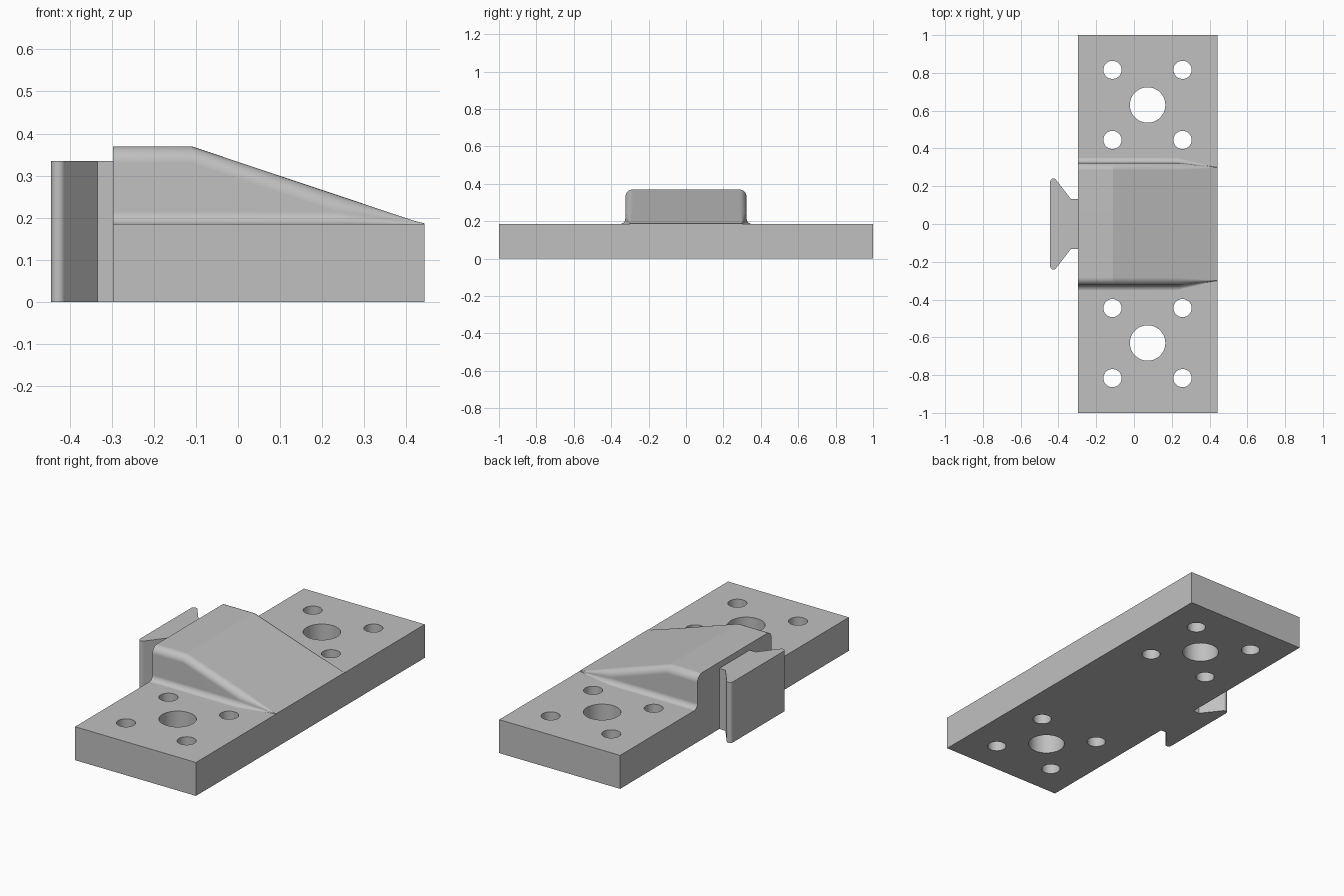
import bpy, bmesh, math

old = bpy.data.objects.get("Cube")
if old:
    bpy.data.objects.remove(old, do_unlink=True)

grey = bpy.data.materials.new("plain grey")
grey.use_nodes = True
grey.diffuse_color = (0.53, 0.53, 0.53, 1)
grey.node_tree.nodes["Principled BSDF"].inputs["Base Color"].default_value = grey.diffuse_color

BACK, FRONT = -0.297, 0.443      # x ends of the plate
PLATE_TOP, HUMP_TOP = 0.185, 0.37
RIDGE = -0.11                    # x where the hump starts to slope


def loft(name, sections):
    """Solid skinned through closed sections with equal point counts."""
    bm = bmesh.new()
    rings = [[bm.verts.new(p) for p in s] for s in sections]
    n = len(rings[0])
    for a, b in zip(rings, rings[1:]):
        for i in range(n):
            j = (i + 1) % n
            bm.faces.new((a[i], a[j], b[j], b[i]))
    bm.faces.new(rings[0])
    bm.faces.new(rings[-1])
    bmesh.ops.recalc_face_normals(bm, faces=bm.faces)
    mesh = bpy.data.meshes.new(name)
    bm.to_mesh(mesh)
    bm.free()
    mesh.materials.append(grey)
    obj = bpy.data.objects.new(name, mesh)
    bpy.context.collection.objects.link(obj)
    return obj


def prism(name, outline, z0, z1):
    return loft(name, [[(x, y, z) for x, y in outline] for z in (z0, z1)])


def circle(x, y, r, n=48):
    return [(x + r * math.cos(math.tau * i / n), y + r * math.sin(math.tau * i / n))
            for i in range(n)]


def activate(obj):
    bpy.ops.object.select_all(action='DESELECT')
    obj.select_set(True)
    bpy.context.view_layer.objects.active = obj


def combine(target, tool, operation):
    activate(target)
    mod = target.modifiers.new(operation.title(), 'BOOLEAN')
    mod.operation, mod.solver, mod.object = operation, 'EXACT', tool
    bpy.ops.object.modifier_apply(modifier=mod.name)
    bpy.data.objects.remove(tool, do_unlink=True)


def finish(obj):
    activate(obj)
    bpy.ops.object.shade_smooth_by_angle(angle=math.radians(15))
    mod = obj.modifiers.new("Weighted Normal", 'WEIGHTED_NORMAL')
    mod.keep_sharp = True


def hump_section(x, steps=8):
    """Rounded shoulder above, filleted foot below; both shrink as the slope runs out."""
    slope = (FRONT - x) / (FRONT - RIDGE)
    h = max(0.002, min(1, slope) * (HUMP_TOP - PLATE_TOP))
    s = max(0.05, min(1, h / 0.07))
    wall = 0.324 - 0.025 * (1 - s)
    r, f = 0.04 * s, 0.03 * s
    if s == 0.05:
        r, f = h * 0.55, h * 0.4
    angles = [math.pi / 2 * i / steps for i in range(steps + 1)]
    half = [(wall - r + r * math.sin(a), h - r + r * math.cos(a)) for a in angles]
    half += [(wall + f - f * math.cos(a), f - f * math.sin(a)) for a in angles]
    half = [(y, PLATE_TOP - 0.0005 + z) for y, z in half]
    half.append((half[-1][0], 0.1))
    return [(x, y, z) for y, z in half] + [(x, -y, z) for y, z in reversed(half)]


# Base plate with the sloping hump
body = prism("mounting_plate", [(BACK, -1), (FRONT, -1), (FRONT, 1), (BACK, 1)], 0, PLATE_TOP)
stations = [BACK, RIDGE, 0.235, 0.27, 0.31, 0.35, 0.39, 0.42, FRONT]
combine(body, loft("hump", [hump_section(x) for x in stations]), 'UNION')

# Bolt patterns: one large hole inside four small ones at each end
for side in (-1, 1):
    holes = [(0.072, 0.63, 0.094)]
    holes += [(x, y, 0.048) for x in (-0.114, 0.257) for y in (0.445, 0.816)]
    for x, y, r in holes:
        combine(body, prism("hole_cutter", circle(x, side * y, r), -0.1, 0.5), 'DIFFERENCE')
finish(body)

# Dovetail tongue with rounded tips
r, cx, cy = 0.0172, -0.4268, 0.2235
side = [(BACK, 0.1325), (-0.334, 0.1325)]
first, last = math.radians(37), math.pi
for i in range(15):
    a = first + (last - first) * i / 14
    side.append((cx + r * math.cos(a), cy + r * math.sin(a)))
tongue = prism("dovetail_tongue", side + [(x, -y) for x, y in reversed(side)], 0, 0.335)
finish(tongue)
